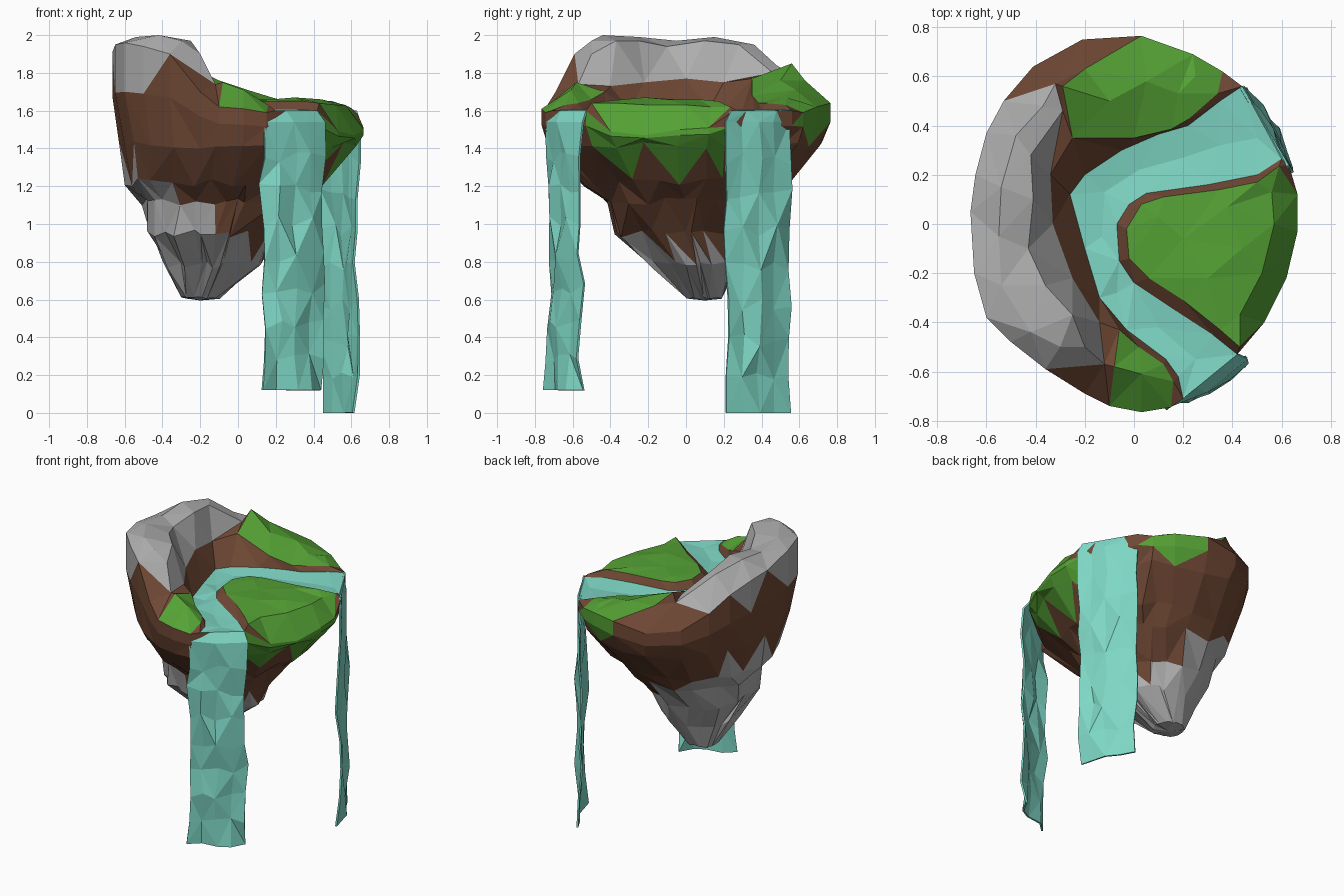
import bpy, random
from mathutils import Vector
from mathutils.geometry import delaunay_2d_cdt

if "Cube" in bpy.data.objects:
    bpy.data.objects.remove(bpy.data.objects["Cube"])

random.seed(4)
COLORS = {"dirt": (0.16, 0.065, 0.035, 1), "grass": (0.09, 0.36, 0.035, 1),
          "water": (0.21, 0.68, 0.56, 1), "rock": (0.42, 0.42, 0.42, 1)}
MATS = {}
for key, col in COLORS.items():
    MATS[key] = bpy.data.materials.new(key)
    MATS[key].diffuse_color = col


def build(name, tris, mat):
    """Make a flat shaded object from triangles, merging shared corners."""
    index, faces = {}, []
    for t in tris:
        faces.append([index.setdefault(tuple(round(c, 5) for c in p), len(index)) for p in t])
    me = bpy.data.meshes.new(name)
    me.from_pydata(list(index), [], [f for f in faces if len(set(f)) == 3])
    me.materials.append(MATS[mat])
    ob = bpy.data.objects.new(name, me)
    bpy.context.collection.objects.link(ob)
    return ob


def inside(x, y, poly):
    hit = False
    for a, b in zip(poly, poly[1:] + poly[:1]):
        if (a[1] > y) != (b[1] > y) and x < (b[0]-a[0])*(y-a[1])/(b[1]-a[1]) + a[0]:
            hit = not hit
    return hit


def jit(a):
    return random.uniform(-a, a)


# Rim of the island, anticlockwise from the back river mouth
RIM = [(.63, .24, 1.59), (.44, .56, 1.6), (.36, .62, 1.59), (.24, .69, 1.62), (.03, .765, 1.64),
       (-.21, .75, 1.61), (-.41, .64, 1.64), (-.53, .5, 1.74), (-.6, .37, 1.84), (-.645, .2, 1.89),
       (-.665, .05, 1.91), (-.65, -.2, 1.95), (-.6, -.38, 1.96), (-.5, -.48, 1.94),
       (-.36, -.59, 1.9), (-.2, -.69, 1.7), (-.1, -.74, 1.62), (.03, -.765, 1.61),
       (.15, -.745, 1.59), (.2, -.71, 1.6), (.42, -.53, 1.6), (.53, -.4, 1.49),
       (.62, -.22, 1.47), (.665, -.03, 1.5), (.665, .12, 1.51)]

# River banks
W = 1.605
LEFT = [(.2, -.71, W), (.18, -.62, W), (.13, -.55, W), (-.03, -.43, W), (-.14, -.3, W),
        (-.2, -.1, W), (-.26, .12, W), (-.2, .2, W), (-.05, .3, W), (.1, .365, W),
        (.22, .4, W), (.35, .5, W), (.44, .56, W)]
RIGHT = [(.63, .24, W), (.6, .265, W), (.5, .2, W), (.3, .16, W), (.05, .125, W), (-.02, .08, W),
         (-.07, 0, W), (-.06, -.15, W), (0, -.24, W), (.15, -.34, W), (.32, -.45, W), (.42, -.53, W)]
RIVER = LEFT + RIGHT

# Grass patches
MIDDLE = [(.43, -.5, 1.64), (.35, -.43, 1.65), (.2, -.31, 1.65), (.06, -.22, 1.65),
          (-.02, -.14, 1.65), (-.03, -.02, 1.65), (.03, .08, 1.65), (.12, .11, 1.65),
          (.35, .14, 1.65), (.5, .17, 1.65), (.59, .235, 1.62)] + RIM[:20:-1]
BACK = [(-.29, .56, 1.85), (-.25, .35, 1.77), (0, .35, 1.68), (.15, .385, 1.64), (.22, .425, 1.64),
        (.34, .53, 1.63)] + RIM[2:5] + [(-.2, .63, 1.76)]
FRONT = [(-.06, -.43, 1.7), (.02, -.5, 1.66), (.12, -.57, 1.64), (.16, -.64, 1.63)] \
    + RIM[18:15:-1] + [(-.08, -.58, 1.75)]

# Rock ridge along the left, with loose points for its two crests
FOOT = [(-.12, -.57, 1.74), (-.14, -.4, 1.73), (-.25, -.22, 1.75), (-.33, 0, 1.77),
        (-.34, .2, 1.75), (-.29, .46, 1.8), (-.32, .57, 1.79)]
RIDGE = FOOT + RIM[7:15]
CREST = [(-.37, .48, 1.84), (-.48, .36, 1.95), (-.54, .15, 1.99), (-.55, -.05, 1.97),
         (-.54, -.25, 1.99), (-.42, -.44, 2.0), (-.3, -.5, 1.97), (-.42, .28, 1.95),
         (-.41, .1, 1.97), (-.43, -.1, 1.94), (-.36, -.25, 1.97), (-.25, -.37, 1.97),
         (-.2, -.5, 1.9)]
LOOSE = CREST + [
    (.1, .03, 1.66), (.2, -.06, 1.66), (.3, -.22, 1.67), (.38, .07, 1.66), (.44, -.1, 1.66),
    (.57, 0, 1.63), (.56, .13, 1.62), (.52, -.2, 1.63), (.43, -.37, 1.64),
    (.03, -.61, 1.71), (-.1, .5, 1.76), (.05, .58, 1.71), (.18, .53, 1.67), (.25, .6, 1.65),
    (.25, -.55, 1.59), (.1, -.42, 1.59), (-.07, -.28, 1.59), (-.13, -.05, 1.59),
    (-.12, .13, 1.59), (.02, .22, 1.59), (.2, .27, 1.59), (.35, .32, 1.59), (.5, .35, 1.59)]

# Triangulate the top along these outlines and sort faces by ground type
pts, edges = [], []
for loop in (RIM, RIVER, MIDDLE, BACK, FRONT, RIDGE):
    n, base = len(loop), len(pts)
    pts += loop
    edges += [(base + i, base + (i + 1) % n) for i in range(n)]
pts += LOOSE
vs, _, fs, orig, _, _ = delaunay_2d_cdt([Vector(p[:2]) for p in pts], edges, [], 1, 1e-4)
top = [(v.x, v.y, pts[min(o)][2] if o else 1.62) for v, o in zip(vs, orig)]
parts = {"dirt": [], "grass": [], "water": [], "rock": []}
for f in fs:
    t = [top[i] for i in f]
    x, y = sum(p[0] for p in t) / 3, sum(p[1] for p in t) / 3
    if inside(x, y, RIVER):
        kind = "water"
    elif any(inside(x, y, g) for g in (MIDDLE, BACK, FRONT)):
        kind = "grass"
    else:
        kind = "rock" if inside(x, y, RIDGE) else "dirt"
    if inside(x, y, RIM):
        parts[kind].append(t)

# Sides: rings tapering to the pointed underside (z, x min, x max, y min, y max)
LEVELS = [(1.42, -.63, .62, -.73, .72), (1.22, -.58, .45, -.54, .55), (1.12, -.5, .35, -.43, .45),
          (.95, -.48, .2, -.36, .34), (.78, -.38, .11, -.17, .28), (.61, -.3, -.1, 0, .2)]
rings = [RIM, [(x * 1.0, y * 1.0, z + (1.44 - z) * .5) for x, y, z in RIM]]
for z, x0, x1, y0, y1 in LEVELS:
    a = .022 if z > .7 else .006
    rings.append([((x0+x1)/2 + x/.665*(x1-x0)/2 + jit(a), (y0+y1)/2 + y/.765*(y1-y0)/2 + jit(a),
                   z + jit(a)) for x, y, _ in RIM])


def side_kind(t, level, upper):
    x, y, z = (sum(p[k] for p in t) / 3 for k in range(3))
    if x > .35 and -.5 < y < .19 and (level < 2 or (level == 2 and upper)):
        return "grass"
    if y > .6 and -.02 < x < .42 and (level == 0 or (level == 1 and upper)):
        return "grass"
    if z < 1.08 - (x + .2) * .65 or (x < -.3 and z > 1.76):
        return "rock"
    return "dirt"


N = len(RIM)
for k in range(len(rings) - 1):
    for i in range(N):
        j = (i + 1) % N
        a, b, c, d = rings[k][i], rings[k+1][i], rings[k+1][j], rings[k][j]
        pair = [((a, b, d), True), ((b, c, d), False)] if i % 2 else [((a, c, d), True), ((a, b, c), False)]
        for t, upper in pair:
            parts[side_kind(t, k, upper)].append(t)
tip = (-.2, .1, .595)
for i in range(N):
    parts["rock"].append((rings[-1][i], tip, rings[-1][(i + 1) % N]))

for name, key in (("dirt_body", "dirt"), ("grass", "grass"), ("river", "water"), ("rock", "rock")):
    build(name, parts[key], key)


# Waterfalls: thin rippling sheets hanging from the river mouths
def waterfall(name, lip, ends, out, bottom, rows=9, cols=4):
    grid = []
    for r in range(rows + 1):
        z = 1.6 if r == 0 else 1.54 + (bottom - 1.54) * (r - 1) / (rows - 1)
        a, b = (Vector(p) for p in (lip if r == 0 else ends))
        row = []
        for c in range(cols + 1):
            u = c / cols
            p = a.lerp(b, u)
            if r:
                p += Vector(out) * (.1 * u * (1 - u) + jit(.022)) + (b - a) * jit(.04)
            row.append((p.x, p.y, z + (jit(.035) if 1 < r < rows else 0)))
        grid.append(row)
    tris = []
    for r in range(rows):
        for c in range(cols):
            a, b, e, d = grid[r][c], grid[r+1][c], grid[r+1][c+1], grid[r][c+1]
            tris += [(a, b, e), (a, e, d)] if (r + c) % 2 else [(a, b, d), (b, e, d)]
    ob = build(name, tris, "water")
    mod = ob.modifiers.new("thickness", "SOLIDIFY")
    mod.thickness = .012


waterfall("front_waterfall", ((.2, -.71), (.42, -.53)), ((.13, -.735), (.455, -.56)), (.47, -.88), .12)
waterfall("back_waterfall", ((.63, .24), (.44, .56)), ((.64, .21), (.45, .55)), (.87, .49), 0)

for m in bpy.data.materials:
    if m.users and not m.is_grease_pencil:
        m.use_nodes = True
        m.node_tree.nodes["Principled BSDF"].inputs["Base Color"].default_value = m.diffuse_color
